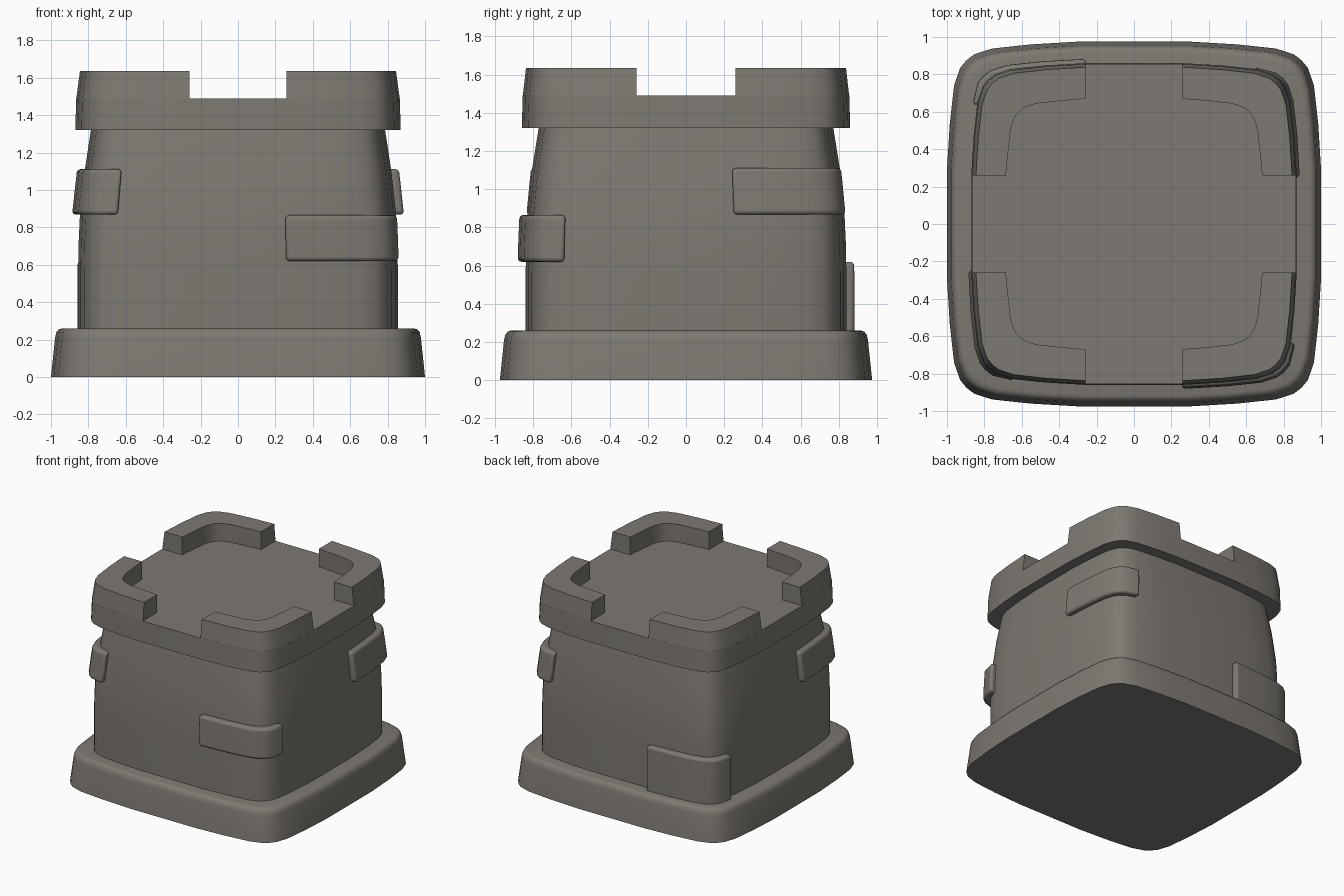
import bpy, bmesh, math

if "Cube" in bpy.data.objects:
    bpy.data.objects.remove(bpy.data.objects["Cube"])

stone = bpy.data.materials.new("warm_grey_stone")
stone.diffuse_color = (0.205, 0.19, 0.168, 1)
stone.use_nodes = True
stone.node_tree.nodes["Principled BSDF"].inputs["Base Color"].default_value = stone.diffuse_color

# One quarter of the bulging rounded-square plan (unit size), front face to right face
HALF = [(0.30, -1.0), (0.55, -0.985), (0.76, -0.962), (0.855, -0.93)]
QUARTER = HALF + [(0.897, -0.897)] + [(-y, -x) for x, y in reversed(HALF)]


def turn(p, k):
    """Quarter turns counter-clockwise."""
    for _ in range(k):
        p = (-p[1], p[0])
    return p


OUTLINE = [turn(p, k) for k in range(4) for p in QUARTER]


def finish(name, bm, bevel=0):
    bmesh.ops.recalc_face_normals(bm, faces=bm.faces)
    me = bpy.data.meshes.new(name)
    bm.to_mesh(me)
    bm.free()
    me.materials.append(stone)
    ob = bpy.data.objects.new(name, me)
    bpy.context.collection.objects.link(ob)
    me.shade_smooth()
    me.set_sharp_from_angle(angle=math.radians(38))
    if bevel:
        mod = ob.modifiers.new("soft_edges", 'BEVEL')
        mod.width = bevel
        mod.segments = 3
        mod.limit_method = 'ANGLE'
        mod.angle_limit = math.radians(45)
    return ob


def loft(name, rings, bevel=0):
    """Closed skin through equal-length rings of 3D points, capped at both ends."""
    bm = bmesh.new()
    rows = [[bm.verts.new(p) for p in r] for r in rings]
    n = len(rows[0])
    for a, b in zip(rows, rows[1:]):
        for i in range(n):
            j = (i + 1) % n
            bm.faces.new((a[i], a[j], b[j], b[i]))
    bm.faces.new(rows[0])
    bm.faces.new(rows[-1])
    return finish(name, bm, bevel)


def plan_loft(name, levels):
    return loft(name, [[(x * hx, y * hy, z) for x, y in OUTLINE]
                       for z, hx, hy in levels])


# Foot, tower body and overhanging crown
plan_loft("base_plinth", [(0, 1, .975), (.21, .978, .953), (.24, .971, .946),
                          (.255, .958, .933), (.26, .94, .915)])
BODY = [(.2, .855, .84), (.55, .855, .84), (.72, .852, .837), (.87, .845, .83),
        (1.1, .82, .807), (1.33, .785, .77)]
plan_loft("tower_body", BODY)
plan_loft("crown", [(1.32, .87, .86), (1.49, .865, .855)])


def body_size(z):
    for (z0, x0, y0), (z1, x1, y1) in zip(BODY, BODY[1:]):
        if z <= z1:
            t = (z - z0) / (z1 - z0)
            return x0 + t * (x1 - x0), y0 + t * (y1 - y0)


# Corner battlements
def corner_path(k, hx, hy, notch=None):
    pts = [turn(p, k) for p in QUARTER]
    pts = [[x * hx, y * hy] for x, y in pts]
    if notch:  # ends stop exactly at the notch sides
        for p in (pts[0], pts[-1]):
            a = 0 if abs(p[0]) < abs(p[1]) else 1
            p[a] = math.copysign(notch, p[a])
    return pts


for k in range(4):
    rings = []
    for z, hx, hy in ((1.485, .865, .855), (1.635, .845, .838)):
        outer = corner_path(k, hx, hy, .26)
        inner = corner_path(k, .685, .67, .26)
        rings.append([(x, y, z) for x, y in outer + inner[::-1]])
    loft(f"battlement_{k + 1}", rings)

# Raised stones wrapping each corner
STONES = [(.62, .865), (.868, 1.112), (.24, .62), (.868, 1.112)]
for k, (z0, z1) in enumerate(STONES):
    path = [turn(p, k) for p in QUARTER[:-2]]
    rings = []
    for i in range(4):
        z = z0 + (z1 - z0) * i / 3
        hx, hy = body_size(z)
        ring = []
        for off, pts in ((.043, path), (-.05, path[::-1])):
            ring += [(x * (hx + off), y * (hy + off), z) for x, y in pts]
        # keep the end faces square to the wall
        n = len(path)
        for a, b in ((0, 2 * n - 1), (n - 1, n)):
            pa, pb = list(ring[a]), list(ring[b])
            c = 0 if abs(pa[0]) < abs(pa[1]) else 1
            s = path[0 if a == 0 else -1][c] * (hx, hy)[c]
            pa[c] = pb[c] = s
            ring[a], ring[b] = tuple(pa), tuple(pb)
        rings.append(ring)
    loft(f"corner_stone_{k + 1}", rings, .02)
